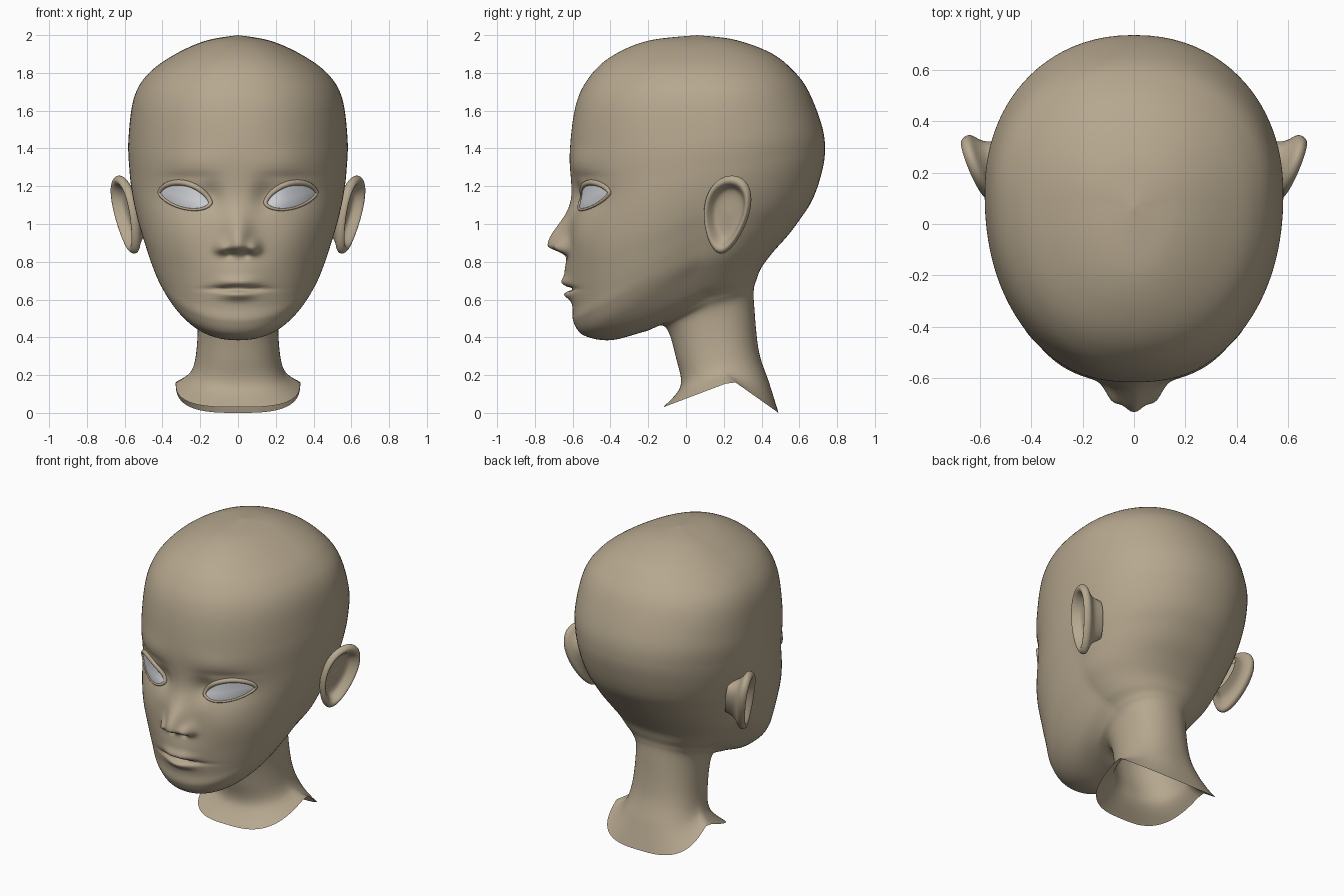
import bpy
import bmesh
from math import sin, cos, pi, exp, copysign
from mathutils import Vector
from mathutils.bvhtree import BVHTree

default_cube = bpy.data.objects.get("Cube")
if default_cube:
    bpy.data.objects.remove(default_cube, do_unlink=True)


def make_material(name, color):
    material = bpy.data.materials.new(name)
    material.use_nodes = True
    material.diffuse_color = color
    shader = next(n for n in material.node_tree.nodes if n.type == "BSDF_PRINCIPLED")
    shader.inputs["Base Color"].default_value = color
    shader.inputs["Roughness"].default_value = 0.6
    return material


skin = make_material("warm skin", (0.47, 0.39, 0.275, 1))
eye_white = make_material("pale eye", (0.62, 0.63, 0.66, 1))


def loft(rings):
    """Join closed rings of equal length into a surface, open at both ends."""
    bm = bmesh.new()
    rows = [[bm.verts.new(point) for point in ring] for ring in rings]
    count = len(rows[0])
    for low, high in zip(rows, rows[1:]):
        for i in range(count):
            j = (i + 1) % count
            bm.faces.new((low[i], low[j], high[j], high[i]))
    bmesh.ops.remove_doubles(bm, verts=bm.verts[:], dist=0.00002)
    bmesh.ops.recalc_face_normals(bm, faces=bm.faces[:])
    return bm


def add_mesh(name, bm, material):
    mesh = bpy.data.meshes.new(name)
    bm.to_mesh(mesh)
    bm.free()
    for face in mesh.polygons:
        face.use_smooth = True
    mesh.materials.append(material)
    obj = bpy.data.objects.new(name, mesh)
    bpy.context.collection.objects.link(obj)
    return obj


def spline(rows, position):
    """Catmull-Rom interpolation between rows of numbers."""
    last = len(rows) - 1
    i = min(int(position), last - 1)
    t = position - i
    before, start, end, after = (rows[max(0, min(last, i + k))] for k in (-1, 0, 1, 2))
    return [b + 0.5 * t * (c - a + t * (2 * a - 5 * b + 4 * c - d + t * (3 * (b - c) + d - a)))
            for a, b, c, d in zip(before, start, end, after)]


# Neck and head sections: front y, z; side x, y, z; back y, z
SECTIONS = [
    (-.12, .03, .33, .25, .17, .49, 0),
    (-.03, .14, .25, .2, .22, .44, .16),
    (-.05, .28, .22, .17, .33, .385, .33),
    (-.11, .455, .215, .13, .52, .36, .58),
    (-.22, .43, .25, .12, .6, .36, .66),
    (-.4, .385, .32, .08, .66, .375, .71),
    (-.54, .41, .39, .05, .74, .4, .77),
    (-.595, .48, .44, .05, .81, .46, .85),
    (-.6, .56, .475, .05, .89, .54, .94),
    (-.615, .68, .505, .05, .97, .6, 1.02),
    (-.625, .82, .535, .06, 1.06, .665, 1.12),
    (-.62, .98, .56, .08, 1.17, .71, 1.24),
    (-.605, 1.15, .575, .1, 1.29, .735, 1.37),
    (-.615, 1.38, .58, .12, 1.45, .722, 1.51),
    (-.583, 1.63, .55, .11, 1.67, .65, 1.7),
    (-.51, 1.78, .47, .1, 1.8, .57, 1.81),
    (-.39, 1.89, .33, .1, 1.9, .45, 1.905),
    (-.2, 1.97, .17, .09, 1.97, .26, 1.975),
    (.06, 2, 0, .06, 2, .06, 2),
]

# Face relief: x, z, width, height above, height below, amount forward
RELIEF = [
    (0, .885, .07, .14, .035, .108),        # nose
    (.085, .868, .035, .045, .025, .05),    # nostril wing
    (.045, .835, .02, .012, .015, -.02),    # nostril
    (0, .73, .13, .08, .1, .022),           # muzzle
    (.025, .69, .085, .03, .02, .026),      # upper lip
    (0, .625, .085, .02, .025, .03),        # lower lip
    (0, .656, .13, .01, .01, -.035),        # mouth line
    (.28, 1.15, .15, .09, .1, -.025),       # eye socket
    (.14, 1.14, .06, .08, .07, -.03),       # inner eye corner
    (.27, 1.25, .13, .015, .015, -.007),    # eyelid crease
    (.25, 1.32, .15, .07, .05, .008),       # brow
    (.3, .93, .13, .12, .12, .012),         # cheek
]


def relief(x, z):
    total = 0
    for cx, cz, width, above, below, amount in RELIEF:
        height = above if z > cz else below
        total += amount * exp(-((abs(x) - cx) / width) ** 2 - ((z - cz) / height) ** 2)
    return total


def head_ring(position, columns=160):
    front_y, front_z, side_x, side_y, side_z, back_y, back_z = spline(SECTIONS, position)
    power = 2 / (2.15 + 0.85 * exp(-position))
    ring = []
    for i in range(columns):
        u = 2 * i / columns - 1
        angle = pi * (0.45 * u + 0.55 * u ** 3)     # columns gather at the face
        s, c = sin(angle), cos(angle)
        across, along = abs(s) ** power, abs(c) ** power
        end_y, end_z = (front_y, front_z) if c > 0 else (back_y, back_z)
        x = copysign(side_x * across, s)
        y = side_y + (end_y - side_y) * along
        z = side_z + (end_z - side_z) * along
        if c > 0:
            y -= relief(x, z)
        ring.append((x, y, z))
    return ring


# Head and neck as one skin, open below
STEPS = 13
head = loft([head_ring(k / STEPS) for k in range(STEPS * (len(SECTIONS) - 1) + 1)])
surface = BVHTree.FromBMesh(head)
add_mesh("head_and_neck", head, skin)


def on_face(x, z, lift):
    hit = surface.ray_cast(Vector((x, -2, z)), Vector((0, 1, 0)))[0]
    return Vector((x, hit.y - lift, z))


def almond(side, angle, scale, lift):
    """Point of the eye opening, laid on the face."""
    s = sin(angle)
    reach = 0.13 * cos(angle) * scale
    height = (0.075 if s > 0 else 0.055) * s * abs(s) ** 0.3 * scale
    return on_face(side * (0.28 + reach), 1.138 + 0.2 * reach + height, lift)


def add_eye(label, side):
    turns = [2 * pi * i / 48 for i in range(48)]
    rings = [[almond(side, a, k / 8, 0.006 + 0.014 * (1 - (k / 8) ** 2)) for a in turns]
             for k in range(9)]
    bm = loft(rings)
    bm.normal_update()
    if sum(f.normal.y for f in bm.faces) > 0:
        bmesh.ops.reverse_faces(bm, faces=bm.faces[:])
    add_mesh(label + "_eye", bm, eye_white)

    # Eyelid rim, thicker above
    curve = bpy.data.curves.new(label + "_eyelids", "CURVE")
    curve.dimensions = "3D"
    curve.bevel_depth = 0.011
    curve.bevel_resolution = 3
    rim = curve.splines.new("POLY")
    rim.points.add(len(turns) - 1)
    rim.use_cyclic_u = True
    for point, angle in zip(rim.points, turns):
        point.co = (*almond(side, angle, 1.04, 0.004), 1)
        point.radius = 1 + 0.4 * sin(angle)
    curve.materials.append(skin)
    lids = bpy.data.objects.new(label + "_eyelids", curve)
    bpy.context.collection.objects.link(lids)


# Ear section from the hollow, over the rim, to the root: scale, outward offset
EAR_SECTION = [(0, -.025), (.4, -.028), (.62, -.02), (.74, .005), (.83, .024), (.92, .026),
               (.99, .012), (1, -.004), (.95, -.018), (.8, -.035), (.66, -.06), (.55, -.11)]


def add_ear(label, side):
    center = Vector((0.588, 0.215, 1.05))
    back = Vector((0.36, 0.93, 0))
    up = Vector((0.2, 0.13, 0.97))
    out = back.cross(up).normalized()
    rings = []
    for step in range(3 * len(EAR_SECTION) - 2):
        scale, offset = spline(EAR_SECTION, step / 3)
        ring = []
        for i in range(48):
            angle = 2 * pi * i / 48
            wide = 0.14 * cos(angle) * (0.9 + 0.22 * sin(angle))
            tall = 0.212 * sin(angle)
            point = center + back * wide * scale + up * tall * scale + out * offset
            ring.append((side * point.x, point.y, point.z))
        rings.append(ring)
    bm = loft(rings)
    bm.normal_update()
    if sum(f.normal.x * side for f in bm.faces if f.calc_center_median().x * side > 0.58) < 0:
        bmesh.ops.reverse_faces(bm, faces=bm.faces[:])
    add_mesh(label + "_ear", bm, skin)


for label, side in (("left", 1), ("right", -1)):
    add_eye(label, side)
    add_ear(label, side)
